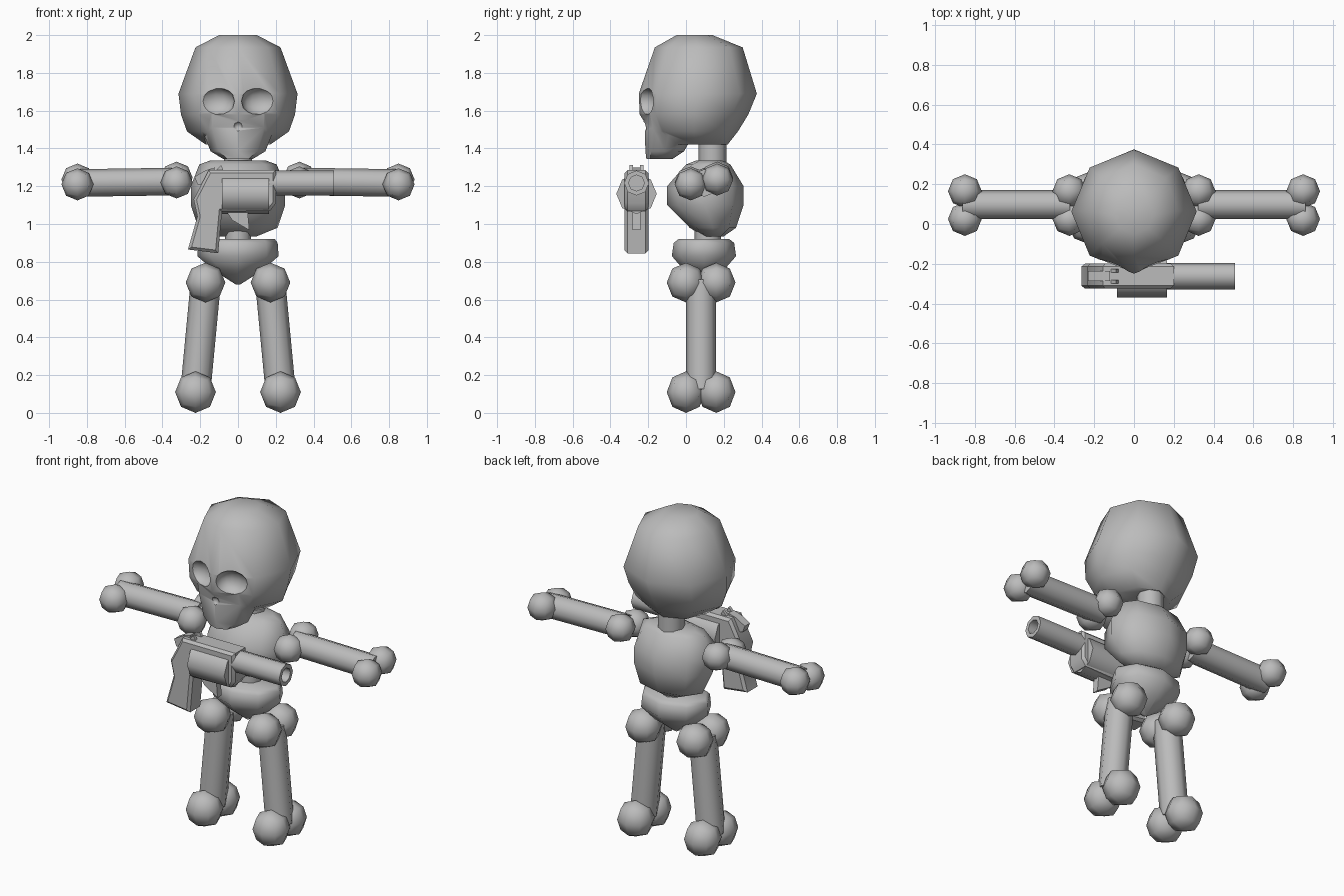
import bpy, bmesh, math
from mathutils import Vector

if "Cube" in bpy.data.objects:
    bpy.data.objects.remove(bpy.data.objects["Cube"])

bone_grey = bpy.data.materials.new("bone_grey")
bone_grey.diffuse_color = (0.5, 0.5, 0.5, 1)
bone_grey.use_nodes = True
bone_grey.node_tree.nodes["Principled BSDF"].inputs["Base Color"].default_value = bone_grey.diffuse_color


def finish(name, bm, angle=60):
    bmesh.ops.recalc_face_normals(bm, faces=bm.faces)
    me = bpy.data.meshes.new(name)
    bm.to_mesh(me)
    bm.free()
    ob = bpy.data.objects.new(name, me)
    bpy.context.collection.objects.link(ob)
    me.materials.append(bone_grey)
    smooth(ob, angle)
    return ob


def smooth(ob, angle):
    bpy.ops.object.select_all(action='DESELECT')
    ob.select_set(True)
    bpy.context.view_layer.objects.active = ob
    bpy.ops.object.shade_smooth_by_angle(angle=math.radians(angle))


def loft(name, rings, n=8):
    """Stack of oval rings: (z, half width, front y, back y)."""
    bm = bmesh.new()
    loops = []
    for z, rx, y0, y1 in rings:
        loops.append([bm.verts.new((rx * math.cos(i * math.tau / n),
                                    (y0 + y1) / 2 + (y1 - y0) / 2 * math.sin(i * math.tau / n), z))
                      for i in range(n)])
    for a, b in zip(loops, loops[1:]):
        for i in range(n):
            j = (i + 1) % n
            bm.faces.new((a[i], a[j], b[j], b[i]))
    bm.faces.new(loops[0])
    bm.faces.new(loops[-1])
    return finish(name, bm)


def ball(name, centre, radii, cuts=1):
    """Cube-based round knob."""
    bm = bmesh.new()
    bmesh.ops.create_cube(bm, size=2)
    bmesh.ops.subdivide_edges(bm, edges=bm.edges, cuts=cuts, use_grid_fill=True)
    for v in bm.verts:
        d = v.co.normalized()
        v.co = Vector(centre) + Vector([d[k] * radii[k] for k in range(3)])
    return finish(name, bm, 80)


def rod(name, a, b, r, n=8, bore=0, angle=60):
    """Cylinder between two points, optionally bored at the far end."""
    a, b = Vector(a), Vector(b)
    bm = bmesh.new()
    bmesh.ops.create_cone(bm, cap_ends=True, segments=n, radius1=r, radius2=r, depth=(b - a).length)
    if bore:
        end = max(bm.faces, key=lambda f: f.calc_center_median().z)
        bmesh.ops.inset_region(bm, faces=[end], thickness=r - bore)
        hole = bmesh.ops.extrude_face_region(bm, geom=[end])
        bmesh.ops.delete(bm, geom=[end], context='FACES_ONLY')
        for v in hole['geom']:
            if isinstance(v, bmesh.types.BMVert):
                v.co.z -= 0.1
    rot = (b - a).to_track_quat('Z', 'Y').to_matrix()
    for v in bm.verts:
        v.co = rot @ v.co + (a + b) / 2
    return finish(name, bm, angle)


def plate(name, profile, y, half, bevel=0.0):
    """Side profile in x, z extruded along y."""
    bm = bmesh.new()
    f = bm.faces.new([bm.verts.new((x, y - half, z)) for x, z in profile])
    ext = bmesh.ops.extrude_face_region(bm, geom=[f])
    for v in ext['geom']:
        if isinstance(v, bmesh.types.BMVert):
            v.co.y = y + half
    if bevel:
        rim = [e for e in bm.edges if abs(e.verts[0].co.y - e.verts[1].co.y) < 1e-5]
        bmesh.ops.bevel(bm, geom=rim, offset=bevel, segments=1, affect='EDGES')
    return finish(name, bm, 40)


def boolean(ob, tool, op):
    bpy.context.view_layer.objects.active = ob
    mod = ob.modifiers.new("cut", 'BOOLEAN')
    mod.object, mod.operation, mod.solver = tool, op, 'EXACT'
    bpy.ops.object.modifier_apply(modifier=mod.name)
    bpy.data.objects.remove(tool)


# Skull: cranium joined to a tapered jaw, with carved sockets and nose
skull = loft("skull", [(2.0, 0.1, -0.05, 0.14), (1.935, 0.225, -0.165, 0.30),
                       (1.69, 0.315, -0.25, 0.375), (1.58, 0.302, -0.245, 0.33),
                       (1.49, 0.27, -0.19, 0.275), (1.42, 0.17, -0.12, 0.22)])
jaw = loft("jaw", [(1.60, 0.20, -0.235, 0.05), (1.51, 0.195, -0.218, 0.06),
                   (1.385, 0.145, -0.215, -0.01), (1.345, 0.08, -0.21, -0.07)])
boolean(skull, jaw, 'UNION')
for s in (-1, 1):
    boolean(skull, ball("socket_cutter", (s * 0.117, -0.235, 1.65), (0.10, 0.085, 0.078), 3), 'DIFFERENCE')
boolean(skull, ball("nose_cutter", (0, -0.235, 1.515), (0.03, 0.035, 0.03)), 'DIFFERENCE')
smooth(skull, 50)

# Trunk
loft("ribcage", [(1.335, 0.15, 0.05, 0.20), (1.315, 0.205, 0.0, 0.235), (1.2, 0.25, -0.1, 0.305),
                 (1.1, 0.25, -0.1, 0.305), (0.98, 0.21, 0.02, 0.265), (0.935, 0.1, 0.09, 0.2)])
loft("pelvis", [(0.92, 0.195, -0.04, 0.23), (0.90, 0.21, -0.065, 0.255), (0.83, 0.215, -0.075, 0.265),
                (0.755, 0.13, -0.01, 0.2), (0.68, 0.012, 0.085, 0.105)])
rod("neck", (0, 0.14, 1.28), (0, 0.14, 1.47), 0.075)
rod("spine", (0, 0.115, 0.86), (0, 0.115, 1.02), 0.07)

# Limbs: one shaft with a pair of knobs at each end
for s, side in ((-1, "right"), (1, "left")):
    rod(side + "_leg_bone", (s * 0.17, 0.08, 0.70), (s * 0.225, 0.08, 0.12), 0.08)
    rod(side + "_arm_bone", (s * 0.32, 0.097, 1.225), (s * 0.86, 0.097, 1.217), 0.073)
    for y in (0.0, 0.16):
        ball(side + "_hip_knob", (s * 0.172, y, 0.69), (0.105, 0.102, 0.105))
        ball(side + "_ankle_knob", (s * 0.225, y, 0.11), (0.108, 0.102, 0.11))
    for y, z in ((0.025, 1.21), (0.165, 1.235)):
        ball(side + "_shoulder_knob", (s * 0.325, y, z + 0.01), (0.085,) * 3)
        ball(side + "_wrist_knob", (s * 0.85, y, z), (0.085,) * 3)

# Floating revolver in front of the chest
gy = -0.262
plate("gun_frame_and_grip", [(-0.155, 1.285), (0.2, 1.285), (0.2, 1.11), (0.17, 1.07), (-0.085, 1.065),
                             (-0.105, 0.845), (-0.265, 0.865), (-0.215, 1.04), (-0.235, 1.13)],
      gy, 0.063, 0.015)
rod("gun_cylinder", (-0.085, gy, 1.16), (0.165, gy, 1.16), 0.107, 8, angle=50)
rod("gun_barrel", (0.15, gy, 1.217), (0.507, gy, 1.217), 0.066, 8, bore=0.042, angle=50)
plate("gun_trigger", [(-0.07, 1.08), (-0.03, 1.02), (0.06, 0.967), (0.05, 1.08)], gy, 0.02)
plate("gun_hammer", [(-0.12, 1.30), (-0.17, 1.285), (-0.23, 1.25), (-0.215, 1.21), (-0.15, 1.2)], gy, 0.025)
for dy in (-0.028, 0.028):
    plate("gun_rear_sight", [(-0.12, 1.28), (-0.09, 1.312), (-0.075, 1.28)], gy + dy, 0.009)
